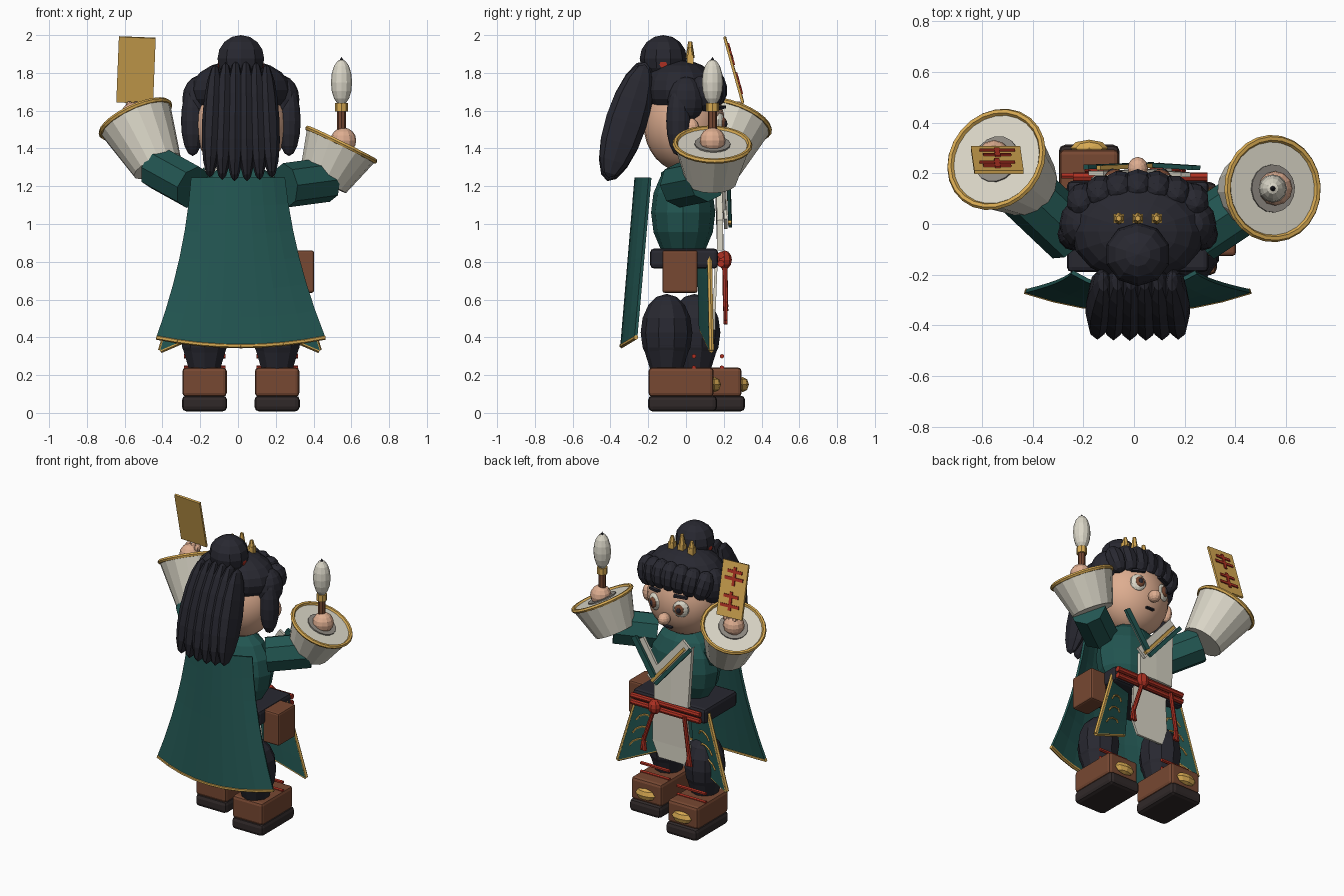
import bpy, bmesh, math
from mathutils import Vector

cube = bpy.data.objects.get("Cube")
if cube:
    bpy.data.objects.remove(cube, do_unlink=True)


def material(name, *rgb):
    m = bpy.data.materials.new(name)
    m.use_nodes = True
    m.diffuse_color = (*rgb, 1)
    m.node_tree.nodes["Principled BSDF"].inputs["Base Color"].default_value = (*rgb, 1)
    return m


TEAL = material("teal cloth", .016, .092, .083)
DARK = material("dark hair and trousers", .021, .021, .03)
SOLE = material("sole black", .03, .022, .022)
BROWN = material("brown leather", .185, .065, .032)
GOLD = material("gold", .68, .4, .085)
RED = material("red cord", .42, .03, .016)
CREAM = material("cream cloth", .7, .67, .57)
GREY = material("shaded cream", .27, .25, .22)
SKIN = material("skin", .73, .42, .28)
CX = .015  # centre line of the head


def finish(name, mat):
    o = bpy.context.object
    o.name = name
    o.data.materials.append(mat)
    return o


def ball(name, loc, radii, mat, rot=(0, 0, 0), seg=12, rings=8):
    bpy.ops.mesh.primitive_uv_sphere_add(segments=seg, ring_count=rings, location=loc, rotation=rot)
    bpy.context.object.scale = radii
    return finish(name, mat)


def box(name, loc, size, mat, rot=(0, 0, 0), bevel=0):
    bpy.ops.mesh.primitive_cube_add(size=1, location=loc, rotation=rot)
    o = finish(name, mat)
    o.scale = size
    if bevel:
        bpy.ops.object.transform_apply(location=False, rotation=False, scale=True)
        b = o.modifiers.new("soft edges", "BEVEL")
        b.width, b.segments = bevel, 2
    return o


def rod(name, a, b, r1, mat, r2=None, sides=8):
    a, b = Vector(a), Vector(b)
    bpy.ops.mesh.primitive_cone_add(vertices=sides, radius1=r1, radius2=r1 if r2 is None else r2,
                                    depth=(b - a).length, location=(a + b) / 2,
                                    rotation=(b - a).to_track_quat("Z", "Y").to_euler())
    return finish(name, mat)


def ring(name, loc, normal, major, minor, mat, seg=24):
    bpy.ops.mesh.primitive_torus_add(location=loc, major_radius=major, minor_radius=minor,
                                     major_segments=seg, minor_segments=6,
                                     rotation=Vector(normal).to_track_quat("Z", "Y").to_euler())
    return finish(name, mat)


def mesh(name, rows, thick, mat):
    """Cloth sheet through rows of points, given thickness."""
    bm = bmesh.new()
    grid = [[bm.verts.new(p) for p in row] for row in rows]
    for r0, r1 in zip(grid, grid[1:]):
        for i in range(len(r0) - 1):
            bm.faces.new((r0[i], r0[i + 1], r1[i + 1], r1[i]))
    me = bpy.data.meshes.new(name)
    bm.to_mesh(me)
    bm.free()
    o = bpy.data.objects.new(name, me)
    bpy.context.collection.objects.link(o)
    me.materials.append(mat)
    s = o.modifiers.new("thickness", "SOLIDIFY")
    s.thickness, s.offset = thick, 0
    return o


# Boots, laces, trouser legs and front skirt panels
for side, x, y in (("right", -.177, .13), ("left", .207, -.018)):
    box(side + "_sole", (x, y, .05), (.24, .366, .085), SOLE, bevel=.025)
    box(side + "_boot", (x, y - .008, .163), (.235, .345, .155), BROWN, bevel=.02)
    ball(side + "_toe_ornament", (x, y + .17, .15), (.075, .033, .04), GOLD, seg=8, rings=4)
    for z in (.24, .30):
        rod(side + "_lace", (x - .11, y + .06, z), (x + .11, y + .06, z), .012, RED, sides=6)
    ball(side + "_trouser_leg", (x, y - .085, .425), (.135, .137, .205), DARK, seg=10)
    rod(side + "_trouser_cuff", (x, y - .085, .225), (x, y - .085, .36), .085, DARK, r2=.127, sides=10)

for side, s in (("right", -1), ("left", 1)):
    def on_panel(u, v):
        inner, outer = .1 + .04 * v, .27 + .15 * v
        return (s * (inner + (outer - inner) * u) + .01, .07 + .055 * u + .01 * v,
                .83 - v * (.38 + .12 * u))
    steps = [i / 4 for i in range(5)]
    mesh(side + "_skirt_panel", [[on_panel(u, v) for u in steps] for v in steps], .025, TEAL)
    rod(side + "_panel_side_trim", on_panel(1, 0), on_panel(1, 1), .014, GOLD, sides=6)
    rod(side + "_panel_hem_trim", on_panel(0, 1), on_panel(1, 1), .014, GOLD, sides=6)
    for v in (.4, .6, .8):
        arc = [Vector(on_panel(.55 + .22 * math.cos(t), v - .08 * math.sin(t))) + Vector((0, .016, 0))
               for t in (0, .8, 1.57, 2.34, 3.14)]
        for p, q in zip(arc, arc[1:]):
            rod(side + "_panel_swirl", p, q, .006, GOLD, sides=5)

# Torso, belt, pouch
ball("torso", (CX, -.015, 1.06), (.25, .17, .27), TEAL)
box("belt", (CX, -.01, .817), (.56, .36, .105), DARK, bevel=.02)
box("pouch", (.34, -.032, .748), (.125, .187, .225), BROWN, bevel=.012)

# Front cloth and crossed lapels
mesh("chest_panel", [[(-.17, .165, 1.28), (-.02, .175, 1.17), (.11, .18, 1.02)],
                     [(-.15, .18, .86), (-.02, .185, .86), (.11, .18, .86)]], .03, CREAM)
mesh("front_tabard", [[(-.12, .16, .8), (.14, .16, .8)], [(-.14, .15, .55), (.15, .15, .55)],
                      [(-.1, .15, .44), (.1, .15, .44)]], .015, CREAM)


def strip(name, a, b, y, width, mat):
    a, b = Vector((a[0], y, a[1])), Vector((b[0], y + .01, b[1]))
    side = (b - a).cross(Vector((0, 1, 0))).normalized() * width / 2
    mesh(name, [[a - side, a + side], [b - side, b + side]], .018, mat)


strip("left_lapel", (.205, 1.26), (.06, 1.04), .195, .045, CREAM)
strip("left_lapel_edge", (.245, 1.27), (.085, 1.03), .222, .04, TEAL)
strip("right_lapel", (-.15, 1.31), (.12, 1.0), .2, .08, CREAM)
strip("right_lapel_trim", (-.14, 1.28), (.1, 1.0), .222, .02, GOLD)
strip("right_lapel_edge", (-.19, 1.29), (.07, .99), .225, .025, TEAL)

# Red sash with knot and tassels
for z in (.79, .835):
    rod("sash_cord", (-.24, .185, z), (.29, .185, z), .019, RED)
ball("sash_knot", (.1, .205, .81), (.045, .038, .05), RED, seg=8, rings=6)
for x0, x1, z in ((.1, .18, .56), (-.13, -.17, .54)):
    rod("tassel_cord", (x0, .205, .8), (x1, .21, z), .014, RED)
    for d in (-.015, 0, .015):
        rod("tassel_thread", (x1, .21, z + .03), (x1 + d, .21, z - .07), .011, RED, sides=6)


# Cape
def on_cape(u, v):
    half = .245 + .075 * v + .125 * v * v
    bulge = 1 - u * u
    return (CX * v + u * half, -.19 - .075 * v - .075 * bulge, 1.245 - v * (.845 + .045 * bulge))


us = [i / 4 - 1 for i in range(9)]
mesh("cape", [[on_cape(u, i / 6) for u in us] for i in range(7)], .016, TEAL)
for u0, u1 in zip(us, us[1:]):
    rod("cape_hem", on_cape(u0, 1), on_cape(u1, 1), .013, GOLD, sides=6)

# Arms with flared cuffs and hands
for side, shoulder, elbow, rim, axis, length in (
        ("right", (-.24, -.05, 1.195), (-.43, .13, 1.3), (-.543, .255, 1.555), (-.4, .33, .86), .29),
        ("left", (.25, -.04, 1.205), (.475, .11, 1.235), (.547, .14, 1.42), (.44, .03, .9), .22)):
    rim, n = Vector(rim), Vector(axis).normalized()
    base = rim - n * length
    rod(side + "_sleeve", shoulder, elbow, .118, TEAL)
    rod(side + "_cuff", base, rim, .135, CREAM, r2=.202, sides=16)
    ring(side + "_cuff_trim", rim, n, .198, .014, GOLD)
    rod(side + "_cuff_opening", rim, rim + n * .008, .095, GREY, sides=16)
    ball(side + "_hand", rim + n * .025, (.068, .068, .068), SKIN)

# Brush in the left hand
bx, by = .548, .14
rod("brush_handle", (bx, by, 1.42), (bx, by, 1.62), .024, BROWN)
rod("brush_collar", (bx, by, 1.595), (bx, by, 1.64), .034, GOLD)
ball("brush_bristles", (bx, by, 1.75), (.056, .056, .122), CREAM)
rod("brush_tip", (bx, by, 1.835), (bx, by, 1.885), .03, DARK, r2=0)

# Paper slip in the right hand, with plain red bars
tilt = (.27, .04, 0)
box("paper_slip", (-.54, .253, 1.815), (.195, .014, .36), GOLD, rot=tilt)
for z, w in ((1.93, .11), (1.885, .14), (1.775, .11), (1.715, .14)):
    y = .263 - (z - 1.815) * .276
    box("slip_bar", (-.54, y, z), (w, .009, .02), RED, rot=tilt)
for z in (1.9, 1.745):
    box("slip_upright", (-.54, .263 - (z - 1.815) * .276, z), (.02, .009, .12), RED, rot=tilt)
for i in range(3):
    ball("right_finger", (-.575 + .035 * i, .275, 1.625), (.02, .03, .025), SKIN, seg=8, rings=6)

# Head and face
ball("head", (CX, -.01, 1.53), (.25, .215, .255), SKIN, seg=24, rings=16)
bpy.ops.object.shade_smooth()
ball("nose", (CX, .22, 1.45), (.04, .045, .04), SKIN)
for s in (-1, 1):
    x = CX + s * .1
    ball("ear", (CX + s * .255, .03, 1.5), (.035, .04, .06), SKIN)
    ball("eye_white", (x, .175, 1.53), (.055, .03, .058), CREAM, rot=(0, 0, -s * .4))
    ball("eye_iris", (x, .195, 1.53), (.033, .02, .037), BROWN, rot=(0, 0, -s * .4))
    ball("eye_pupil", (x, .206, 1.53), (.018, .013, .022), DARK)
    box("eyebrow", (x, .18, 1.615), (.09, .03, .014), DARK, rot=(0, s * .1, -s * .4))
box("mouth", (CX, .175, 1.38), (.06, .02, .01), DARK)

# Hair: cap, fringe, side locks, bun
ball("hair_cap", (CX, -.03, 1.71), (.265, .2, .16), DARK, seg=16, rings=10)
for i in range(-3, 4):
    t = i / 3
    ball("fringe_lock", (CX + .215 * t, .15 - .055 * t * t, 1.72 - .03 * t * t),
         (.066, .068, .1), DARK, rot=(.15, t * .3, -t * .5), seg=10, rings=6)
for s in (-1, 1):
    ball("side_lock", (CX + s * .255, -.04, 1.545), (.062, .065, .185), DARK)
    ball("temple_lock", (CX + s * .225, .0, 1.66), (.085, .1, .12), DARK)
ball("hair_bun", (CX, -.12, 1.875), (.13, .125, .125), DARK, seg=10)
rod("hair_ribbon", (-.105, -.12, 1.845), (.135, -.12, 1.845), .02, RED)

# Ponytail of broad locks, narrow at the tie and blunt below
for i in range(6):
    t = i / 2.5 - 1
    ball("ponytail_lock", (CX + t * .15, -.315, 1.545), (.055, .11, .335 - .02 * t * t),
         DARK, rot=(-.31, t * -.05, 0), seg=8, rings=8)

# Three-pointed gold hair comb
for i in (-1, 0, 1):
    x, top = CX + i * .075, 1.965 - .03 * abs(i)
    box("comb_base", (x, .022, 1.86), (.042, .036, .07), GOLD)
    rod("comb_point", (x, .022, 1.88), (x, .022, top), .024, GOLD, r2=.011, sides=6)
